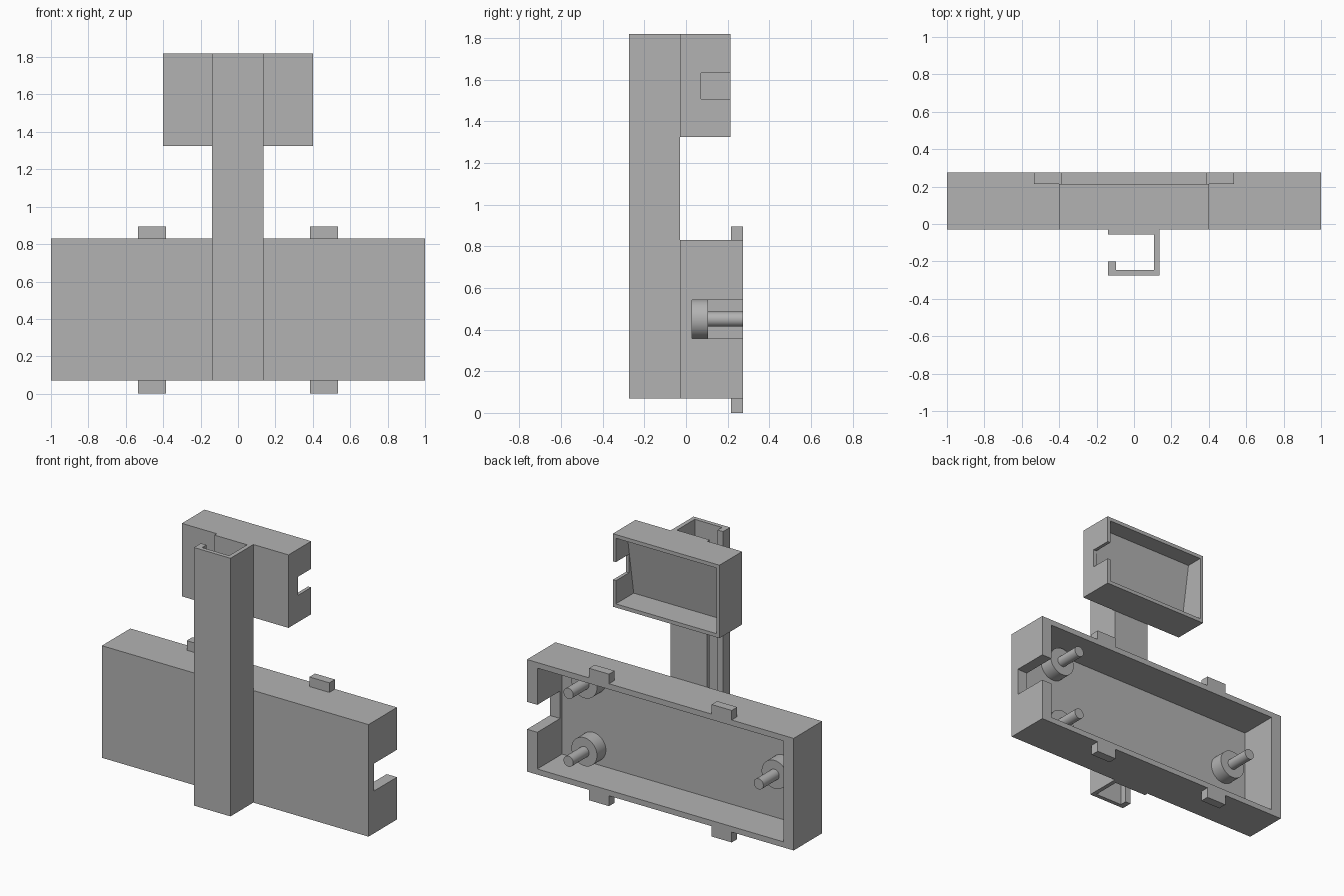
import bpy, bmesh
from mathutils import Vector, Matrix

if "Cube" in bpy.data.objects:
    bpy.data.objects.remove(bpy.data.objects["Cube"], do_unlink=True)

GREY = (0.45, 0.45, 0.45, 1)
grey = bpy.data.materials.new("plain grey")
grey.use_nodes = True
grey.diffuse_color = GREY
grey.node_tree.nodes["Principled BSDF"].inputs["Base Color"].default_value = GREY


def finish(name, bm):
    bmesh.ops.recalc_face_normals(bm, faces=bm.faces)
    mesh = bpy.data.meshes.new(name)
    bm.to_mesh(mesh)
    bm.free()
    mesh.materials.append(grey)
    obj = bpy.data.objects.new(name, mesh)
    bpy.context.collection.objects.link(obj)
    return obj


def prism(name, points, sweep):
    """Extrude a closed outline along a vector."""
    bm = bmesh.new()
    face = bm.faces.new([bm.verts.new(p) for p in points])
    out = bmesh.ops.extrude_face_region(bm, geom=[face], use_keep_orig=True)
    moved = [g for g in out["geom"] if isinstance(g, bmesh.types.BMVert)]
    bmesh.ops.translate(bm, verts=moved, vec=Vector(sweep))
    return finish(name, bm)


def box(name, x, y, z):
    outline = [(x[0], y[0], z[0]), (x[1], y[0], z[0]), (x[1], y[1], z[0]), (x[0], y[1], z[0])]
    return prism(name, outline, (0, 0, z[1] - z[0]))


def cut(obj, cutter):
    cutter.hide_render = True
    mod = obj.modifiers.new("cut", "BOOLEAN")
    mod.operation, mod.solver, mod.object = "DIFFERENCE", "EXACT", cutter
    bpy.context.view_layer.objects.active = obj
    bpy.ops.object.modifier_apply(modifier=mod.name)
    bpy.data.objects.remove(cutter, do_unlink=True)


def tray(name, half, y, z, wall_x, wall_z, floor_low, floor_high, notch_y, notch_z):
    """Box open at the back, with a floor that may slope and a slot in its left wall."""
    obj = box(name, (-half, half), y, z)
    inner, low, high = half - wall_x, z[0] + wall_z, z[1] - wall_z
    back = y[1] + 0.1
    outline = [(-inner, floor_low, low), (-inner, back, low),
               (-inner, back, high), (-inner, floor_high, high)]
    cut(obj, prism("cavity_cutter", outline, (2 * inner, 0, 0)))
    cut(obj, box("slot_cutter", (inner - 0.01, half + 0.1), (notch_y, back), notch_z))
    return obj


def cylinder(name, x, z, radius, y0, y1):
    bm = bmesh.new()
    turn = Matrix.Translation((x, (y0 + y1) / 2, z)) @ Matrix.Rotation(1.5708, 4, "X")
    bmesh.ops.create_cone(bm, cap_ends=True, segments=48, radius1=radius, radius2=radius,
                          depth=y1 - y0, matrix=turn)
    obj = finish(name, bm)
    bpy.ops.object.select_all(action="DESELECT")
    obj.select_set(True)
    bpy.context.view_layer.objects.active = obj
    bpy.ops.object.shade_smooth_by_angle()


# Housings
FRONT, BACK = -0.03, 0.275
BASE, TOP = 0.07, 1.82
tray("main_housing", 1.0, (FRONT, BACK), (BASE, 0.83), 0.077, 0.038,
     0.01, 0.01, 0.03, (0.357, 0.543))
tray("upper_housing", 0.4, (FRONT, 0.213), (1.325, TOP), 0.023, 0.025,
     0.022, 0.095, 0.073, (1.507, 1.633))

# Open channel rail
rail = [(-0.138, FRONT), (-0.138, -0.055), (0.107, -0.055), (0.107, -0.247),
        (-0.097, -0.247), (-0.097, -0.2), (-0.138, -0.2), (-0.138, -BACK),
        (0.136, -BACK), (0.136, FRONT)]
prism("channel_rail", [(x, y, BASE) for x, y in rail], (0, 0, TOP - BASE))

# Clip tabs on the back rim
for side, x in (("right", -0.46), ("left", 0.46)):
    for level, z in (("lower", (0, BASE)), ("upper", (0.83, 0.895))):
        box(f"{level}_{side}_tab", (x - 0.075, x + 0.075), (0.215, BACK), z)

# Mounting posts with pins
for label, x, z in (("upper_left", 0.69, 0.682), ("lower_left", 0.69, 0.222), ("right", -0.737, 0.45)):
    cylinder(f"{label}_post", x, z, 0.096, 0.0, 0.105)
    cylinder(f"{label}_pin", x, z, 0.036, 0.1, BACK)
